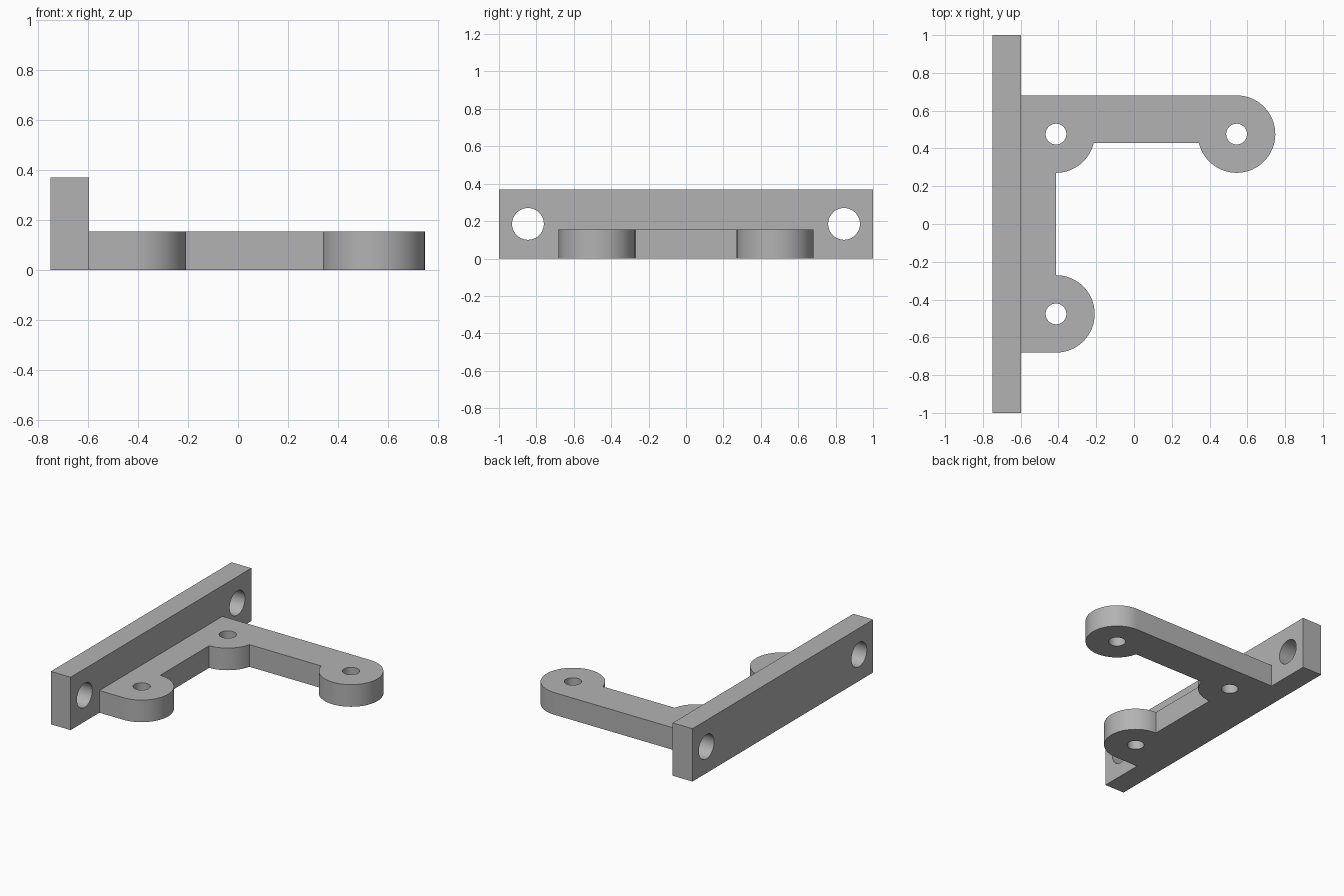
import bpy, bmesh
from math import radians, degrees, asin, cos, sin, pi

cube = bpy.data.objects.get("Cube")
if cube:
    bpy.data.objects.remove(cube, do_unlink=True)

grey = bpy.data.materials.new("plain grey")
grey.use_nodes = True
colour = (0.45, 0.45, 0.45, 1)
grey.diffuse_color = colour
grey.node_tree.nodes["Principled BSDF"].inputs["Base Color"].default_value = colour

BAR_LEFT, BAR_RIGHT, BAR_TOP = -0.75, -0.597, 0.37
PLATE_TOP = 0.155
LUG_R, PIN_R, BOLT_R = 0.205, 0.055, 0.085
NEAR_X, FAR_X, LUG_Y = -0.413, 0.543, 0.476
ARM_INNER_Y = 0.43


def arc(cx, cy, start, end, steps):
    """Points on a lug's rim, angles in degrees."""
    angles = [radians(start + (end - start) * i / steps) for i in range(steps + 1)]
    return [(cx + LUG_R * cos(a), cy + LUG_R * sin(a)) for a in angles]


def prism(name, outline, height):
    """Extrude a flat outline upwards from the ground."""
    bm = bmesh.new()
    base = bm.faces.new([bm.verts.new((x, y, 0)) for x, y in outline])
    top = bmesh.ops.extrude_face_region(bm, geom=[base])["geom"]
    verts = [v for v in top if isinstance(v, bmesh.types.BMVert)]
    bmesh.ops.translate(bm, verts=verts, vec=(0, 0, height))
    bmesh.ops.recalc_face_normals(bm, faces=bm.faces)
    mesh = bpy.data.meshes.new(name)
    bm.to_mesh(mesh)
    bm.free()
    mesh.materials.append(grey)
    obj = bpy.data.objects.new(name, mesh)
    bpy.context.collection.objects.link(obj)
    return obj


def drill(obj, radius, spots, rotation=(0, 0, 0)):
    """Cut round holes and shade the result with sharp edges kept."""
    bpy.context.view_layer.objects.active = obj
    for spot in spots:
        bpy.ops.mesh.primitive_cylinder_add(vertices=48, radius=radius, depth=1,
                                            location=spot, rotation=rotation)
        cutter = bpy.context.object
        cutter.hide_render = True
        cutter.data.materials.append(grey)
        bpy.context.view_layer.objects.active = obj
        cut = obj.modifiers.new("hole", "BOOLEAN")
        cut.operation = "DIFFERENCE"
        cut.solver = "EXACT"
        cut.object = cutter
        bpy.ops.object.modifier_apply(modifier=cut.name)
        bpy.data.objects.remove(cutter, do_unlink=True)
    bpy.ops.object.select_all(action="DESELECT")
    obj.select_set(True)
    bpy.ops.object.shade_smooth_by_angle(angle=radians(30))


# Upright mounting bar with a bolt hole near each end
bar = prism("mounting_bar", [(BAR_LEFT, -1), (BAR_RIGHT, -1),
                             (BAR_RIGHT, 1), (BAR_LEFT, 1)], BAR_TOP)
drill(bar, BOLT_R, [(BAR_LEFT, s * 0.845, BAR_TOP / 2) for s in (-1, 1)],
      (0, pi / 2, 0))

# Flat angled plate with three rounded lugs
dip = degrees(asin((LUG_Y - ARM_INNER_Y) / LUG_R))
outline = [(BAR_RIGHT, -LUG_Y - LUG_R)]
outline += arc(NEAR_X, -LUG_Y, -90, 90, 32)
outline += arc(NEAR_X, LUG_Y, -90, -dip, 16)
outline += arc(FAR_X, LUG_Y, 180 + dip, 450, 48)
outline += [(BAR_RIGHT, LUG_Y + LUG_R)]
plate = prism("lug_plate", outline, PLATE_TOP)
drill(plate, PIN_R, [(NEAR_X, -LUG_Y, 0), (NEAR_X, LUG_Y, 0), (FAR_X, LUG_Y, 0)])
